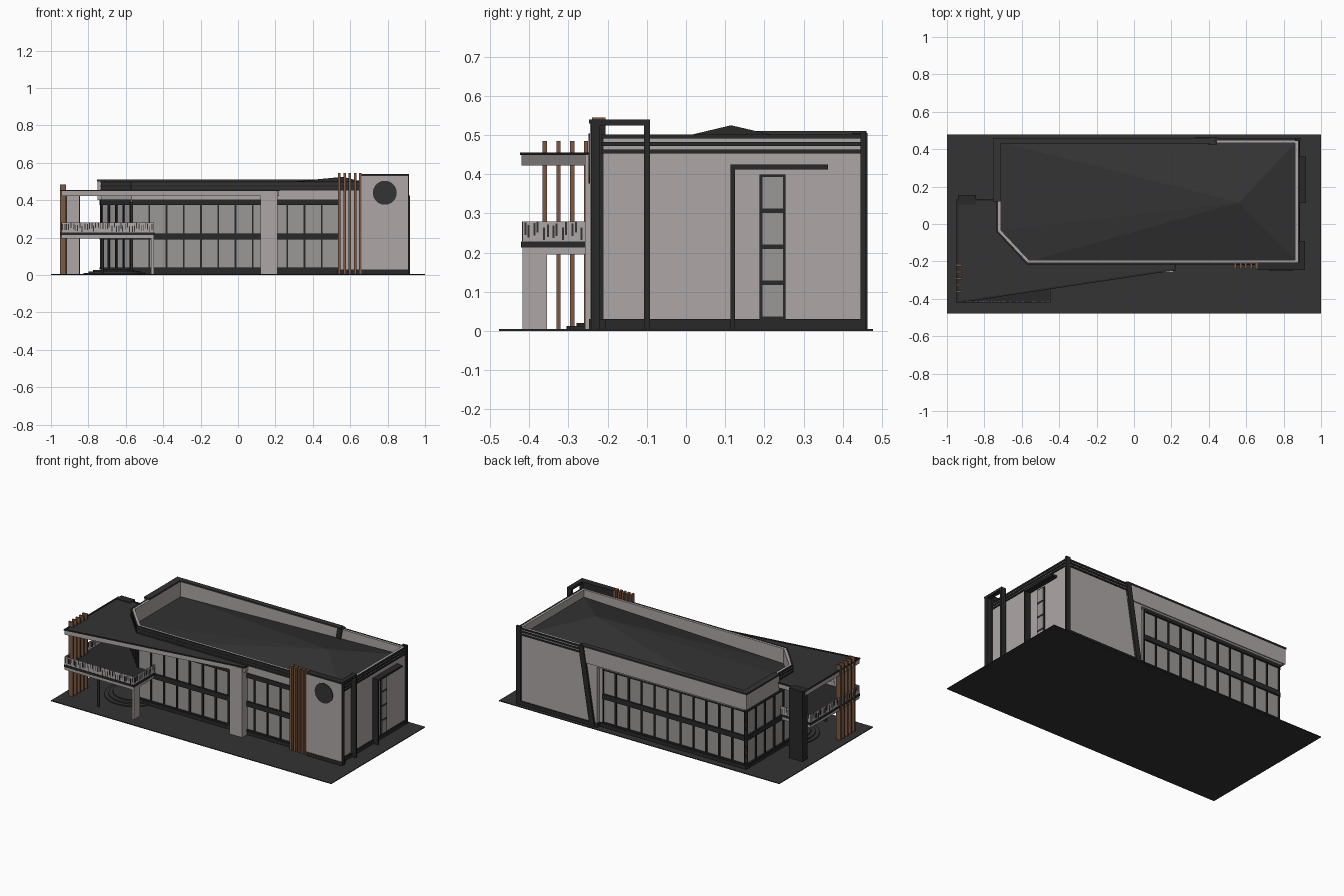
import bpy, bmesh, math, random
from mathutils import Vector

random.seed(4)
if "Cube" in bpy.data.objects:
    bpy.data.objects.remove(bpy.data.objects["Cube"])


def material(name, r, g, b):
    m = bpy.data.materials.new(name)
    m.use_nodes = True
    m.diffuse_color = (r, g, b, 1)
    m.node_tree.nodes["Principled BSDF"].inputs["Base Color"].default_value = (r, g, b, 1)
    return m


LIGHT = material("light grey panel", .42, .39, .38)
DARK = material("charcoal", .033, .033, .034)
FRAME = material("black frame", .022, .022, .023)
GLASS = material("grey glass", .33, .315, .31)
WOOD = material("brown wood", .20, .10, .055)


def finish(name, bm, mats):
    bmesh.ops.recalc_face_normals(bm, faces=bm.faces)
    me = bpy.data.meshes.new(name)
    bm.to_mesh(me)
    bm.free()
    for m in mats:
        me.materials.append(m)
    ob = bpy.data.objects.new(name, me)
    bpy.context.collection.objects.link(ob)
    return ob


def add_prism(bm, pts, z0, z1):
    low = [bm.verts.new((x, y, z0)) for x, y in pts]
    high = [bm.verts.new((x, y, z1)) for x, y in pts]
    bm.faces.new(low[::-1])
    bm.faces.new(high)
    n = len(pts)
    for i in range(n):
        j = (i + 1) % n
        bm.faces.new((low[i], low[j], high[j], high[i]))


def prism(name, pts, z0, z1, mat, top=None):
    bm = bmesh.new()
    add_prism(bm, pts, z0, z1)
    bmesh.ops.recalc_face_normals(bm, faces=bm.faces)
    if top:
        for f in bm.faces:
            f.material_index = int(f.normal.z > .5)
    return finish(name, bm, [mat, top] if top else [mat])


def box(name, x0, x1, y0, y1, z0, z1, mat):
    return prism(name, [(x0, y0), (x1, y0), (x1, y1), (x0, y1)], z0, z1, mat)


def strip(p, q, s0, s1, o0, o1):
    """Plan rectangle along wall p-q, from s0 to s1, standing out o0 to o1."""
    p, q = Vector(p), Vector(q)
    d = (q - p).normalized()
    n = Vector((d.y, -d.x))
    return [tuple(p + d * s + n * o) for s, o in ((s0, o0), (s0, o1), (s1, o1), (s1, o0))]


def offset(pts, dist):
    out = []
    for i, p in enumerate(pts):
        p = Vector(p)
        a = (p - Vector(pts[i - 1])).normalized()
        b = (Vector(pts[(i + 1) % len(pts)]) - p).normalized()
        na, nb = Vector((a.y, -a.x)), Vector((b.y, -b.x))
        out.append(tuple(p + (na + nb) * dist / (1 + na.dot(nb))))
    return out


def ring(name, pts, inner, outer, z0, z1, mat):
    bm = bmesh.new()
    loops = [[bm.verts.new((x, y, z)) for x, y in offset(pts, d)]
             for d, z in ((outer, z0), (outer, z1), (inner, z1), (inner, z0))]
    n = len(pts)
    for k in range(4):
        a, b = loops[k], loops[(k + 1) % 4]
        for i in range(n):
            j = (i + 1) % n
            bm.faces.new((a[i], a[j], b[j], b[i]))
    return finish(name, bm, [mat])


def cylinder(name, r, x, y, z0, z1, mat, sides=32):
    pts = [(x + r * math.cos(math.tau * i / sides), y + r * math.sin(math.tau * i / sides))
           for i in range(sides)]
    return prism(name, pts, z0, z1, mat)


# Ground slab, lower walls set back at the windows, and the overhanging eaves
box("ground_slab", -1, 1, -.478, .478, 0, .005, DARK)
plan = [(-.73, .45), (-.73, -.04), (-.57, -.21), (.88, -.21), (.88, .45)]
lower = [(-.725, .425), (-.725, -.037), (-.567, -.2), (.54, -.2), (.54, -.21),
         (.88, -.21), (.88, .45), (.32, .45), (.32, .425)]
prism("main_walls", lower, .005, .39, LIGHT)
prism("eaves_slab", plan, .39, .398, LIGHT)
ring("base_plinth", lower, -.01, .008, .005, .03, FRAME)

# Roof rising from a low left end to an off-centre peak
bm = bmesh.new()
rim = [bm.verts.new((x, y, .402 if x < 0 else .45)) for x, y in offset(plan, -.01)]
peak = bm.verts.new((.56, .115, .525))
for i in range(len(rim)):
    bm.faces.new((rim[i - 1], rim[i], peak))
finish("roof", bm, [DARK])

# Parapet with dark cornice lines and a dark front fascia
ring("parapet", plan, -.018, 0, .398, .5, LIGHT)
for i, z in enumerate((.453, .472, .491)):
    ring(f"cornice_line_{i}", plan, -.004, .006, z, z + .01, FRAME)
for name, p, q in (("front", plan[2], plan[3]), ("corner", plan[1], plan[2])):
    prism(name + "_fascia", strip(p, q, 0, (Vector(q) - Vector(p)).length, 0, .004), .453, .498, DARK)


# Window walls: glass, mullions and floor bands
def facade(name, p, q, cols):
    length = (Vector(q) - Vector(p)).length
    prism(name + "_glass", strip(p, q, 0, length, 0, .004), .03, .389, GLASS)
    bm = bmesh.new()
    for i in range(cols + 1):
        s = length * i / cols
        add_prism(bm, strip(p, q, max(0, s - .005), min(length, s + .005), 0, .012), .03, .389)
    for z0, z1 in ((.03, .04), (.19, .222), (.375, .405)):
        add_prism(bm, strip(p, q, 0, length, 0, .015), z0, z1)
    finish(name + "_frame", bm, [FRAME])


facade("front_windows", lower[2], lower[3], 12)
facade("corner_windows", lower[1], lower[2], 4)
facade("left_windows", lower[0], lower[1], 5)
facade("back_windows", (.29, .425), lower[0], 11)

# Raised back parapet wrapping the rear corner
box("back_upper_panel", -.75, .43, .43, .457, .4, .5, LIGHT)
box("side_upper_panel", -.75, -.715, .12, .43, .4, .5, LIGHT)
box("back_cap", -.755, .43, .428, .461, .5, .51, DARK)
box("side_cap", -.755, -.713, .12, .43, .5, .51, DARK)
bm = bmesh.new()
fin = [[bm.verts.new((x, y, z)) for x, z in ((.33, .005), (.365, .005), (.445, .505), (.41, .505))]
       for y in (.425, .463)]
bm.faces.new(fin[0])
bm.faces.new(fin[1])
for i in range(4):
    bm.faces.new((fin[0][i - 1], fin[0][i], fin[1][i], fin[1][i - 1]))
finish("slanted_back_fin", bm, [FRAME])
box("back_corner_pier", .86, .89, .445, .46, .005, .51, FRAME)

# Tall front panel with round window and side frame
box("front_tall_panel", .66, .91, -.245, -.235, .03, .53, LIGHT)
box("front_panel_backing", .66, .88, -.235, -.205, .03, .53, FRAME)
box("front_panel_base", .66, .91, -.247, -.205, .005, .03, FRAME)
box("front_panel_cap", .66, .915, -.247, -.205, .53, .54, FRAME)
box("side_frame_front_post", .88, .915, -.243, -.22, .005, .53, FRAME)
box("side_frame_rear_post", .88, .915, -.107, -.092, .005, .54, FRAME)
box("side_frame_beam", .885, .915, -.22, -.092, .525, .54, FRAME)
disc = cylinder("round_window", .064, 0, 0, 0, .009, DARK)
disc.rotation_euler.x = math.pi / 2
disc.location = (.785, -.24, .44)

# Right side hood and narrow window
box("hood_beam", .88, .92, .113, .362, .412, .425, FRAME)
box("hood_post", .88, .92, .113, .125, .005, .412, FRAME)
box("side_window_frame", .88, .886, .188, .254, .03, .4, FRAME)
for i in range(4):
    z = .037 + i * .092
    box(f"side_window_pane_{i}", .88, .889, .195, .247, z, z + .08, GLASS)

# Wooden fins
for i in range(5):
    x = .535 + .028 * i
    box(f"front_wood_fin_{i}", x, x + .014, -.24, -.205, .005, .545, WOOD)
    y = -.366 + .035 * i
    box(f"left_wood_fin_{i}", -.953, -.92, y, y + .011, .005, .485, WOOD)

# Canopy and its supports
canopy = [(-.945, -.42), (.22, -.245), (.22, -.2), (-.57, -.2), (-.72, -.03), (-.72, .13), (-.945, .13)]
prism("canopy", canopy, .422, .452, LIGHT, DARK)
ring("canopy_edge", canopy, -.006, .003, .449, .456, FRAME)
box("canopy_front_pier", .12, .21, -.258, -.195, .005, .45, LIGHT)
box("canopy_back_pier_face", -.915, -.85, .095, .103, .005, .422, LIGHT)
box("canopy_back_pier", -.94, -.845, .103, .155, .005, .456, FRAME)

# Balcony slab, railing and supports
balcony = [(-.945, -.418), (-.45, -.418), (-.45, -.19), (-.57, -.19), (-.715, -.03), (-.715, .08), (-.945, .08)]
prism("balcony_slab", balcony, .195, .213, LIGHT)
prism("balcony_deck", offset(balcony, .003), .213, .228, FRAME)
route = [(-.73, .08), (-.945, .08), (-.945, -.418), (-.45, -.418), (-.45, -.2)]
panels, slats = bmesh.new(), bmesh.new()
for p, q in zip(route, route[1:]):
    length = (Vector(q) - Vector(p)).length
    add_prism(panels, strip(p, q, 0, length, -.004, 0), .228, .28)
    for i in range(int(length / .012)):
        s = .012 * i + random.uniform(0, .006)
        z = random.uniform(.23, .255)
        add_prism(slats, strip(p, q, s, s + .005, -.005, .001), z, min(.28, z + .032))
finish("railing_panels", panels, [LIGHT])
finish("railing_slats", slats, [DARK])
box("balcony_wall_support", -.465, -.45, -.418, -.355, .005, .195, LIGHT)
cylinder("balcony_pole", .008, -.725, -.385, .005, .195, FRAME, 12)

# Round entrance steps
for i, r in enumerate((.175, .15, .125)):
    cylinder(f"entrance_step_{i}", r, -.65, -.13, .005, .012 + .008 * i, DARK)
